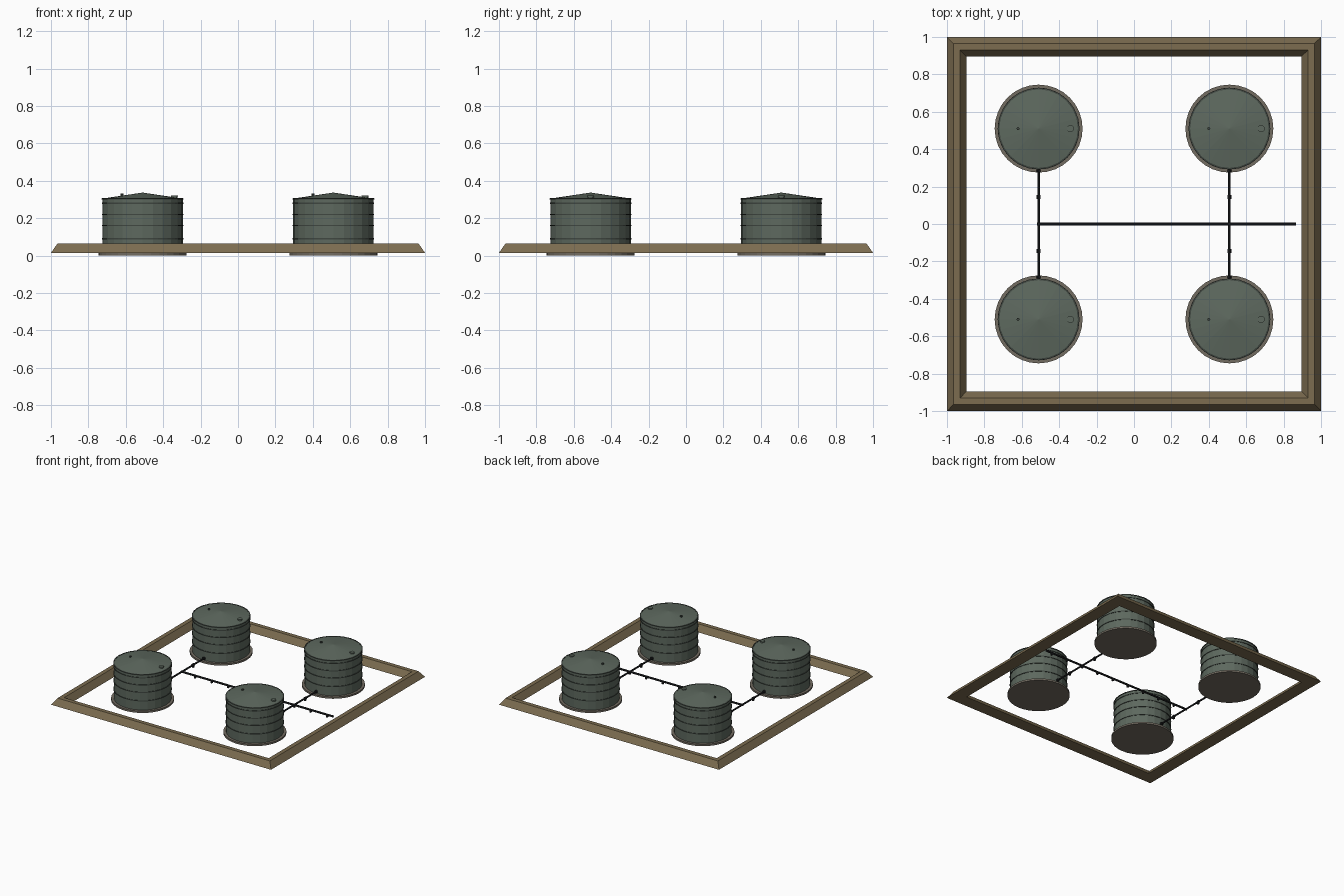
import bpy, bmesh
from math import pi, cos, sin
from mathutils import Matrix, Vector

cube = bpy.data.objects.get("Cube")
if cube:
    bpy.data.objects.remove(cube, do_unlink=True)


def material(name, rgb):
    m = bpy.data.materials.new(name)
    m.use_nodes = True
    m.diffuse_color = (*rgb, 1)
    bsdf = m.node_tree.nodes["Principled BSDF"]
    bsdf.inputs["Base Color"].default_value = (*rgb, 1)
    bsdf.inputs["Roughness"].default_value = 0.8
    return m


EARTH = material("earth", (0.2, 0.15, 0.08))
GREEN = material("tank green", (0.11, 0.14, 0.113))
TRIM = material("dark trim", (0.05, 0.062, 0.052))
CONCRETE = material("pad concrete", (0.17, 0.15, 0.12))
PIPE = material("black pipe", (0.015, 0.016, 0.018))


def finish(name, bm, mat):
    bmesh.ops.recalc_face_normals(bm, faces=bm.faces)
    mesh = bpy.data.meshes.new(name)
    bm.to_mesh(mesh)
    bm.free()
    mesh.materials.append(mat)
    obj = bpy.data.objects.new(name, mesh)
    bpy.context.collection.objects.link(obj)
    return obj


def lathe(name, profile, sides, mat, centre, closed=False):
    """Revolve (radius, height) points round a vertical axis."""
    bm = bmesh.new()
    rings = []
    for r, z in profile:
        if r == 0:
            rings.append([bm.verts.new((0, 0, z))] * sides)
        else:
            angles = [2 * pi * i / sides for i in range(sides)]
            rings.append([bm.verts.new((r * cos(a), r * sin(a), z)) for a in angles])
    pairs = list(zip(rings, rings[1:]))
    if closed:
        pairs.append((rings[-1], rings[0]))
    for low, high in pairs:
        for i in range(sides):
            j = (i + 1) % sides
            corners = dict.fromkeys((low[i], low[j], high[j], high[i]))
            bm.faces.new(list(corners))
    obj = finish(name, bm, mat)
    obj.location = centre
    return obj


def rod(name, start, end, radius, mat, sides=10):
    start, end = Vector(start), Vector(end)
    axis = end - start
    turn = axis.to_track_quat("Z", "Y").to_matrix().to_4x4()
    bm = bmesh.new()
    bmesh.ops.create_cone(bm, cap_ends=True, segments=sides, radius1=radius,
                          radius2=radius, depth=axis.length,
                          matrix=Matrix.Translation((start + end) / 2) @ turn)
    return finish(name, bm, mat)


def box(name, centre, size, mat):
    bm = bmesh.new()
    bmesh.ops.create_cube(bm, size=1, matrix=Matrix.Translation(centre) @ Matrix.Diagonal((*size, 1)))
    return finish(name, bm, mat)


# Square earth bank: a trapezium section swept round four corners
bm = bmesh.new()
section = [(1, 0.015), (0.965, 0.065), (0.93, 0.065), (0.895, 0.015)]
loops = [[bm.verts.new((sx * d, sy * d, z)) for d, z in section]
         for sx, sy in ((-1, -1), (1, -1), (1, 1), (-1, 1))]
for k in range(4):
    a, b = loops[k], loops[(k + 1) % 4]
    for i in range(4):
        j = (i + 1) % 4
        bm.faces.new((a[i], b[i], b[j], a[j]))
finish("earth_bank", bm, EARTH)

OFFSET = 0.51
WALL = 0.215
PIPE_Z = 0.035


# Storage tank with pad, hoops, eave and roof fittings
def tank(x, y, label):
    spot = (x, y, 0)
    lathe("pad_" + label, [(0, 0), (0.235, 0), (0.235, 0.015), (0, 0.015)], 32, CONCRETE, spot)
    lathe("tank_" + label,
          [(0, 0.012), (WALL, 0.012), (WALL, 0.305), (0, 0.337)], 24, GREEN, spot)
    for n, z in enumerate((0.09, 0.16, 0.22, 0.28)):
        lathe(f"hoop_{label}_{n}", [(0.21, z - 0.003), (0.218, z - 0.003),
                                    (0.218, z + 0.003), (0.21, z + 0.003)],
              48, TRIM, spot, closed=True)
    lathe("eave_" + label, [(0.21, 0.3), (0.219, 0.3), (0.219, 0.306), (0.21, 0.308)],
          24, TRIM, spot, closed=True)
    rod("roof_hatch_" + label, (x + 0.17, y, 0.3), (x + 0.17, y, 0.321), 0.017, GREEN, 12)
    rod("hatch_lid_" + label, (x + 0.17, y, 0.317), (x + 0.17, y, 0.322), 0.019, GREEN, 12)
    rod("roof_vent_" + label, (x - 0.11, y, 0.31), (x - 0.11, y, 0.331), 0.008, TRIM, 8)


for sx, side in ((-1, "right"), (1, "left")):
    for sy, end in ((-1, "front"), (1, "back")):
        tank(sx * OFFSET, sy * OFFSET, f"{side}_{end}")

# Main pipe along the middle, on short posts
rod("main_pipe", (-OFFSET - 0.008, 0, PIPE_Z), (0.866, 0, PIPE_Z), 0.008, PIPE)
for n in range(9):
    x = -0.39 + n * 0.15
    box(f"main_pipe_post_{n}", (x, 0, 0.0235), (0.014, 0.014, 0.017), PIPE)

# Branch pipes between the front and back tanks, with flanges and posts
for sx, side in ((-1, "right"), (1, "left")):
    x = sx * OFFSET
    reach = OFFSET - WALL + 0.01
    rod("branch_pipe_" + side, (x, -reach, PIPE_Z), (x, reach, PIPE_Z), 0.007, PIPE)
    for sy, end in ((-1, "front"), (1, "back")):
        tag = f"{side}_{end}"
        y = sy * 0.145
        rod("valve_" + tag, (x, y - 0.01, PIPE_Z), (x, y + 0.01, PIPE_Z), 0.011, PIPE)
        box("branch_post_" + tag, (x, y, 0.0235), (0.014, 0.014, 0.017), PIPE)
        rod("flange_" + tag, (x, sy * 0.278, PIPE_Z), (x, sy * 0.29, PIPE_Z), 0.012, PIPE)
